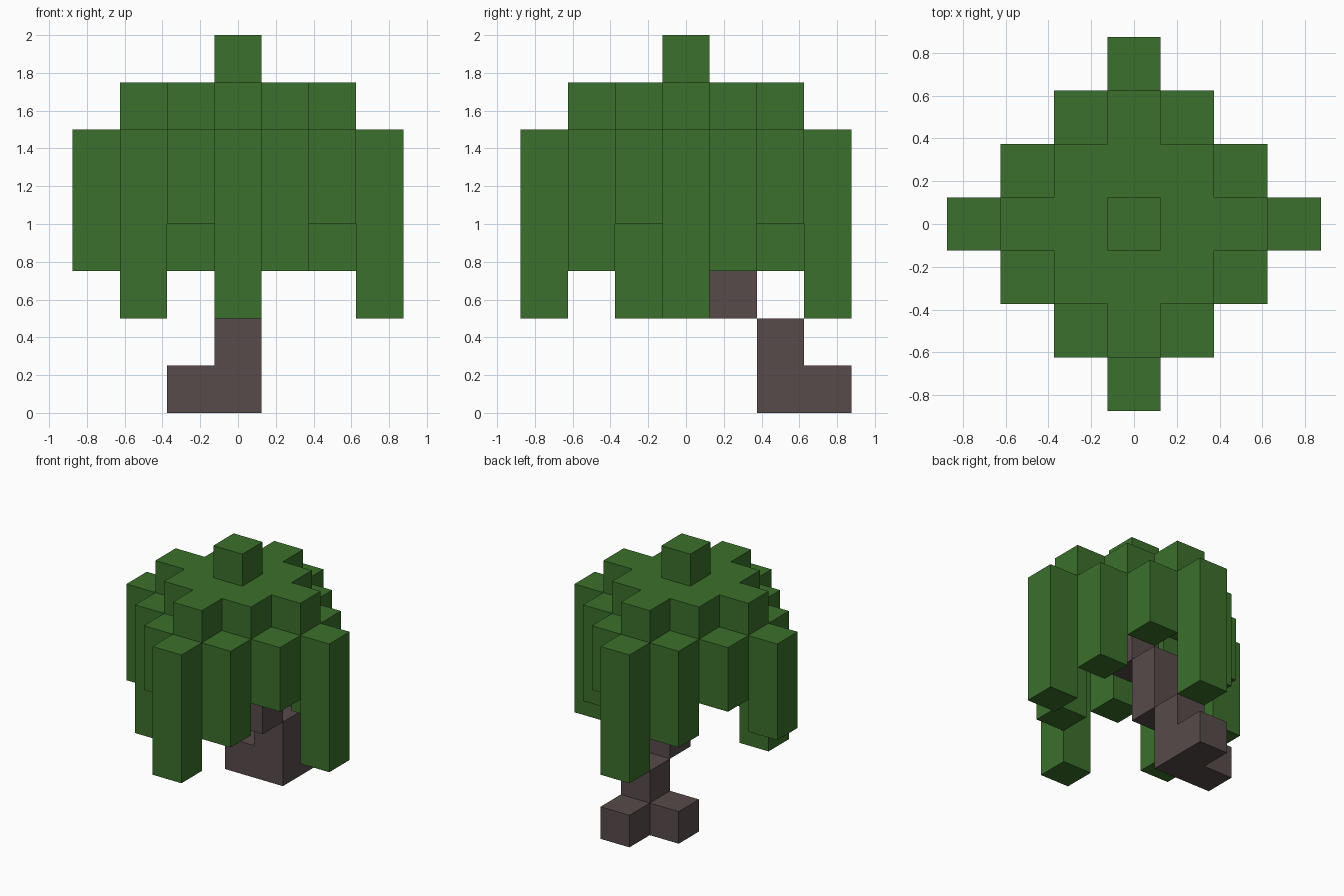
import bpy, bmesh
from mathutils import Vector, Matrix

CELL = 0.25

old = bpy.data.objects.get("Cube")
if old:
    bpy.data.objects.remove(old, do_unlink=True)


def make_material(name, color):
    mat = bpy.data.materials.new(name)
    mat.use_nodes = True
    mat.diffuse_color = color
    mat.node_tree.nodes["Principled BSDF"].inputs["Base Color"].default_value = color
    return mat


leaf_green = make_material("leaf green", (0.044, 0.162, 0.025, 1))
bark_brown = make_material("bark brown", (0.098, 0.070, 0.070, 1))


def block_object(name, cells, mat):
    """Merge grid cells (x, y, z) into one blocky mesh without inner faces."""
    cells = set(cells)
    bm = bmesh.new()
    for cell in cells:
        center = Vector(cell) * CELL + Vector((0, 0, CELL / 2))
        cube = bmesh.ops.create_cube(bm, size=CELL, matrix=Matrix.Translation(center))
        faces = {f for v in cube["verts"] for f in v.link_faces}
        hidden = []
        for f in faces:
            f.normal_update()
            if tuple(c + round(n) for c, n in zip(cell, f.normal)) in cells:
                hidden.append(f)
        bmesh.ops.delete(bm, geom=hidden, context="FACES")
    bmesh.ops.remove_doubles(bm, verts=bm.verts, dist=0.001)
    bmesh.ops.dissolve_limit(bm, angle_limit=0.01, verts=bm.verts, edges=bm.edges)
    mesh = bpy.data.meshes.new(name)
    bm.to_mesh(mesh)
    bm.free()
    mesh.materials.append(mat)
    obj = bpy.data.objects.new(name, mesh)
    bpy.context.collection.objects.link(obj)
    return obj


def column(x, y, bottom, top):
    return [(x, y, z) for z in range(bottom, top)]


# Trunk: leans forward one step every two blocks
trunk = [c for i in range(3) for c in column(0, 2 - i, 2 * i, 2 * i + 2)]
block_object("trunk", trunk, bark_brown)

# Roots beside the foot of the trunk
block_object("back_root", [(0, 3, 0)], bark_brown)
block_object("side_root", [(-1, 2, 0)], bark_brown)

# Crown: flat diamond layer with a single block on top
crown = [(x, y, 6) for x in range(-2, 3) for y in range(-2, 3) if abs(x) + abs(y) <= 2]
block_object("crown", crown + [(0, 0, 7)], leaf_green)

# Hanging foliage around the rim: position -> lowest block
hanging = {
    (0, -3): 2, (1, -2): 3, (2, -1): 4,
    (3, 0): 2, (2, 1): 3, (1, 2): 4,
    (0, 3): 2, (-1, 2): 3, (-2, 1): 4,
    (-3, 0): 3, (-2, -1): 2, (-1, -2): 4,
}
for i, ((x, y), bottom) in enumerate(hanging.items(), 1):
    block_object(f"hanging_foliage_{i}", column(x, y, bottom, 6), leaf_green)
